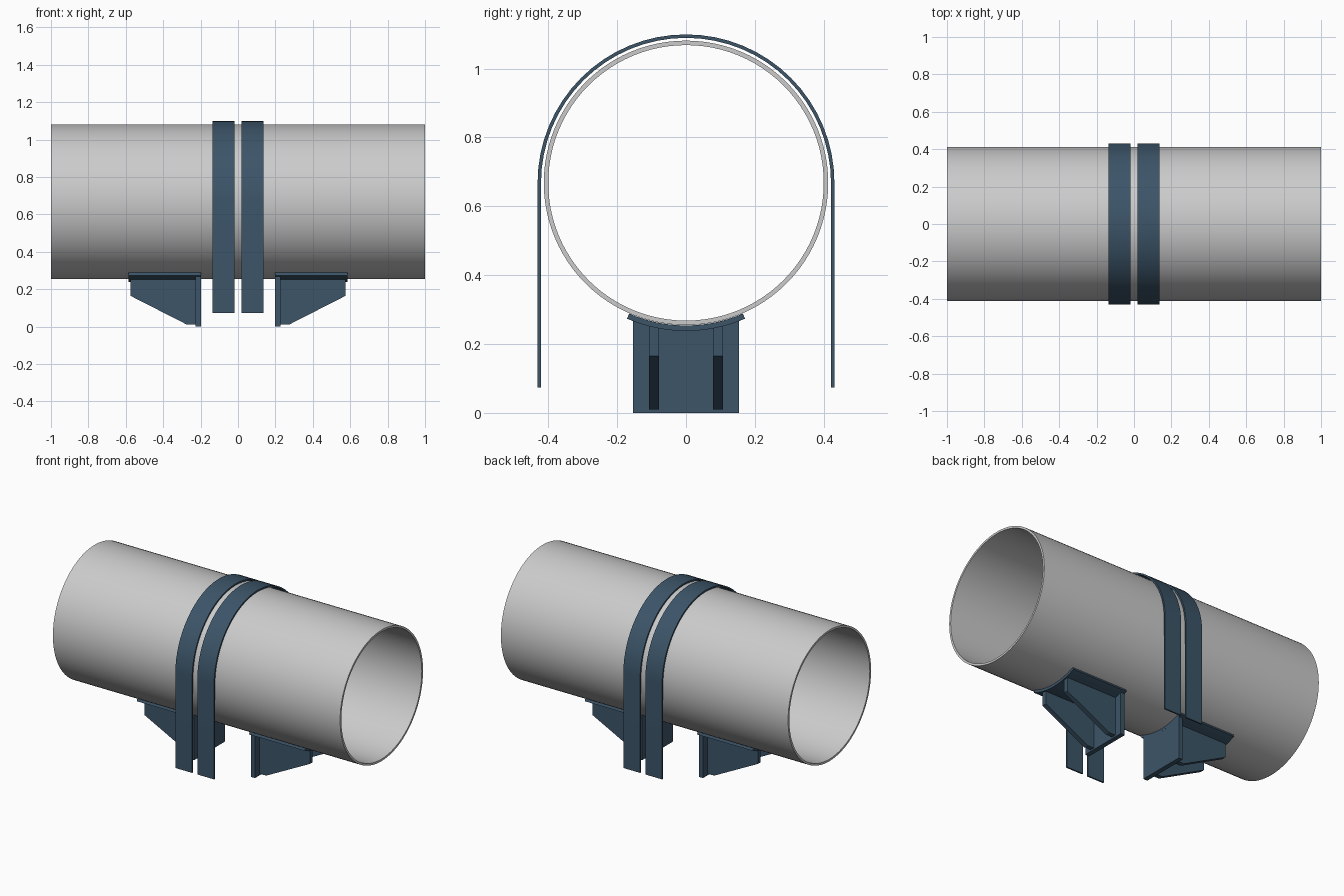
import bpy
import math

if "Cube" in bpy.data.objects:
    bpy.data.objects.remove(bpy.data.objects["Cube"])

CZ = 0.668            # pipe axis height
R_OUT, R_IN = 0.413, 0.400
SADDLE_R = 0.430      # underside radius of the saddle

steel = bpy.data.materials.new("blue_steel")
steel.diffuse_color = (0.045, 0.09, 0.14, 1)
steel.use_nodes = True
steel.node_tree.nodes["Principled BSDF"].inputs["Base Color"].default_value = steel.diffuse_color


def make(name, verts, faces, mat=None, smooth=True):
    me = bpy.data.meshes.new(name)
    me.from_pydata(verts, [], faces)
    me.update()
    ob = bpy.data.objects.new(name, me)
    bpy.context.collection.objects.link(ob)
    if mat:
        me.materials.append(mat)
    bpy.ops.object.select_all(action='DESELECT')
    ob.select_set(True)
    bpy.context.view_layer.objects.active = ob
    bpy.ops.object.mode_set(mode='EDIT')
    bpy.ops.mesh.select_all(action='SELECT')
    bpy.ops.mesh.normals_make_consistent(inside=False)
    bpy.ops.object.mode_set(mode='OBJECT')
    if smooth:
        bpy.ops.object.shade_smooth_by_angle(angle=math.radians(30))
    return ob


def band(name, outer, inner, x0, x1, mat=None, closed=False):
    """Solid strip between two matching (y, z) lines, extruded along x."""
    n = len(outer)
    verts = []
    for o, i in zip(outer, inner):
        verts += [(x0, *o), (x1, *o), (x1, *i), (x0, *i)]
    faces = []
    for k in range(n if closed else n - 1):
        a, b = 4 * k, 4 * ((k + 1) % n)
        for c in range(4):
            d = (c + 1) % 4
            faces.append((a + c, a + d, b + d, b + c))
    if not closed:
        e = 4 * (n - 1)
        faces += [(3, 2, 1, 0), (e, e + 1, e + 2, e + 3)]
    return make(name, verts, faces, mat)


def loft(name, a, b, mat):
    """Solid joining two matching flat outlines."""
    n = len(a)
    faces = [tuple(range(n)), tuple(range(2 * n - 1, n - 1, -1))]
    faces += [(k, (k + 1) % n, (k + 1) % n + n, k + n) for k in range(n)]
    return make(name, a + b, faces, mat, smooth=False)


def arc(r, start, end, n, full=False):
    pts = []
    for k in range(n if full else n + 1):
        t = math.radians(start + (end - start) * k / n)
        pts.append((r * math.cos(t), CZ + r * math.sin(t)))
    return pts


def under(y):
    return CZ - math.sqrt(SADDLE_R ** 2 - y ** 2)


# Open pipe
band("pipe", arc(R_OUT, 0, 360, 96, True), arc(R_IN, 0, 360, 96, True), -1, 1, closed=True)

# Two U-shaped straps
for side, x in (("left", -0.0765), ("right", 0.0765)):
    lines = []
    for r in (0.431, 0.421):
        lines.append([(r, 0.073)] + arc(r, 0, 180, 32) + [(-r, 0.073)])
    band("strap_" + side, lines[0], lines[1], x - 0.0585, x + 0.0585, steel)

# Two support shoes, mirrored along the pipe
for side, s in (("left", -1), ("right", 1)):
    # Curved saddle plate
    band("saddle_" + side, arc(SADDLE_R, 246.5, 293.5, 16), arc(R_OUT + 0.001, 246.5, 293.5, 16),
         s * 0.197, s * 0.585, steel)
    # Upright end plate with a hollowed top edge
    ys = [-0.154 + 0.308 * k / 16 for k in range(17)]
    band("end_plate_" + side, [(y, under(y)) for y in ys], [(y, 0.0) for y in ys],
         s * 0.197, s * 0.226, steel)
    # Tapered gussets
    for end, m in (("front", -1), ("back", 1)):
        outlines = []
        for y in (0.079, 0.108):
            t = under(y)
            prof = [(0.226, 0.01), (0.272, 0.01), (0.576, 0.165), (0.576, t), (0.226, t)]
            outlines.append([(s * px, m * y, pz) for px, pz in prof])
        loft("gusset_%s_%s" % (side, end), outlines[0], outlines[1], steel)
